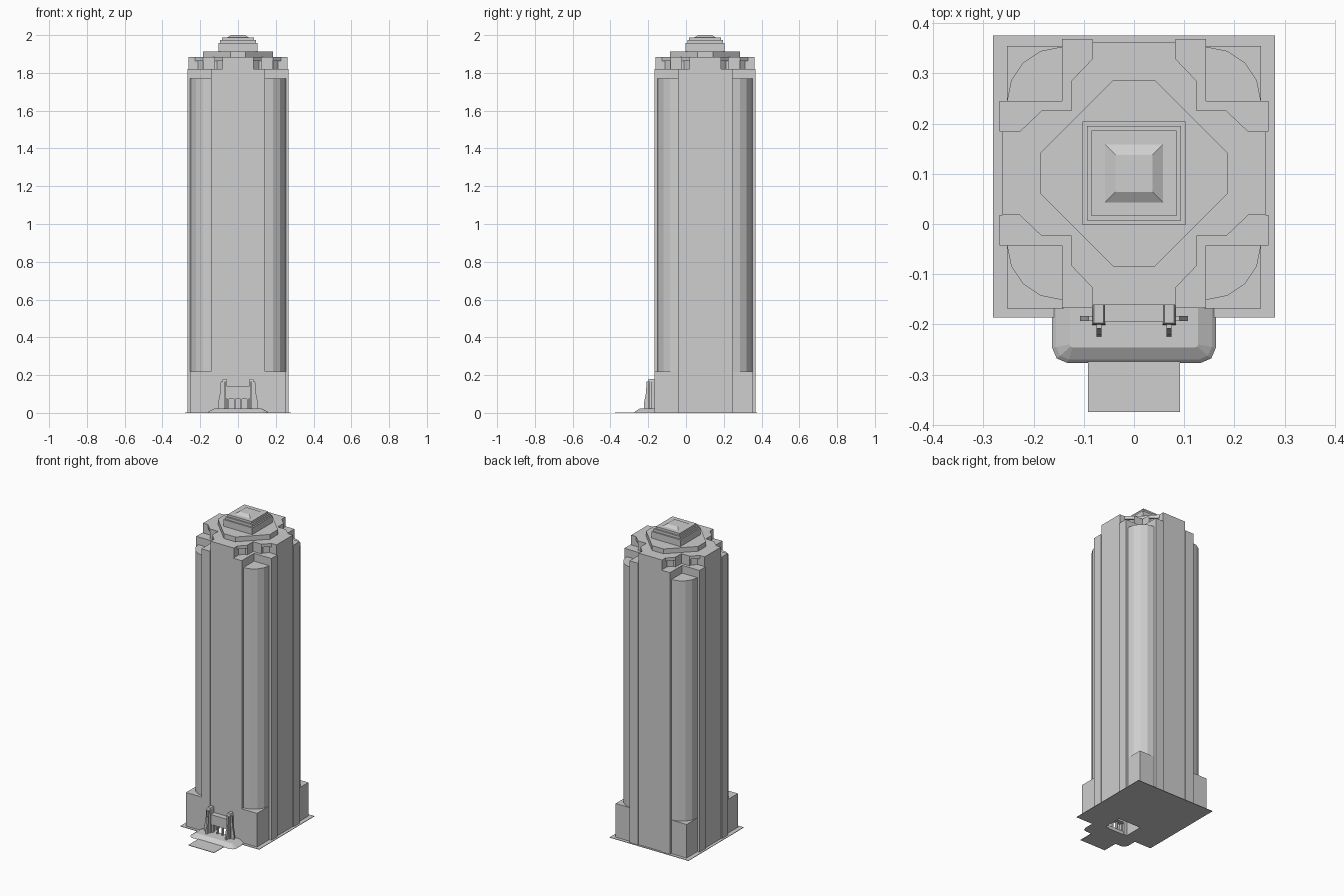
import bpy, bmesh, math

cube = bpy.data.objects.get("Cube")
if cube:
    bpy.data.objects.remove(cube, do_unlink=True)

stone = bpy.data.materials.new("grey_stone")
stone.use_nodes = True
stone.diffuse_color = (0.62, 0.62, 0.62, 1)
stone.node_tree.nodes["Principled BSDF"].inputs["Base Color"].default_value = (0.62, 0.62, 0.62, 1)

CY = 0.101          # tower axis in y
ROOF = 1.82


def finish(name, bm):
    bmesh.ops.recalc_face_normals(bm, faces=bm.faces)
    mesh = bpy.data.meshes.new(name)
    bm.to_mesh(mesh)
    bm.free()
    mesh.materials.append(stone)
    obj = bpy.data.objects.new(name, mesh)
    bpy.context.collection.objects.link(obj)
    return obj


def loft(name, rings):
    """Join rings of equally many 3D points and cap both ends."""
    bm = bmesh.new()
    loops = [[bm.verts.new(p) for p in ring] for ring in rings]
    n = len(loops[0])
    for a, b in zip(loops, loops[1:]):
        for i in range(n):
            bm.faces.new((a[i], a[(i + 1) % n], b[(i + 1) % n], b[i]))
    bm.faces.new(loops[0])
    bm.faces.new(loops[-1])
    return finish(name, bm)


def prism(name, pts, z0, z1):
    return loft(name, [[(x, y, z) for x, y in pts] for z in (z0, z1)])


def rect(x0, x1, y0, y1):
    return [(x0, y0), (x1, y0), (x1, y1), (x0, y1)]


def box(name, x0, x1, y0, y1, z0, z1):
    return prism(name, rect(x0, x1, y0, y1), z0, z1)


def four_fold(quarter):
    """Repeat a quarter outline, running from +x to +y, around the tower axis."""
    out = []
    for k in range(4):
        c, s = round(math.cos(k * math.pi / 2)), round(math.sin(k * math.pi / 2))
        out += [(c * x - s * y, s * x + c * y + CY) for x, y in quarter]
    return out


def mirrored(half):
    """Complete a quarter outline across its diagonal."""
    return half + [(y, x) for x, y in reversed(half)]


def cut(obj, cutter):
    mod = obj.modifiers.new("opening", "BOOLEAN")
    mod.operation = "DIFFERENCE"
    mod.solver = "EXACT"
    mod.object = cutter


# Tower shaft: cross plan with a shallow recess between paired ribs
shaft_plan = mirrored([(0.262, 0.083), (0.268, 0.083), (0.268, 0.144)])
shaft_plan.insert(3, (0.144, 0.144))
shaft = prism("tower_shaft", four_fold(shaft_plan), 0, ROOF)

# Ground slab and entrance walk
ground = box("ground_slab", -0.281, 0.281, -0.186, 0.376, 0, 0.003)
box("entrance_walk", -0.092, 0.092, -0.375, -0.27, 0, 0.003)

# Open lobby behind the doors
lobby = box("lobby_cutter", -0.08, 0.08, -0.2, -0.04, -0.05, 0.13)
lobby.hide_render = True
lobby.hide_set(True)
lobby.display_type = "WIRE"
cut(shaft, lobby)
cut(ground, lobby)

# Rounded corner bays standing on square plinths
for sx in (-1, 1):
    for sy in (-1, 1):
        label = ("front" if sy < 0 else "back") + ("_left" if sx > 0 else "_right")
        arc = [(0.108 * math.cos(math.radians(a)), 0.108 * math.sin(math.radians(a)))
               for a in (0, 22.5, 45, 67.5, 90)]
        plan = [(0.1, 0.1)] + [(0.253, 0.1)] + [(0.145 + x, 0.144 + y) for x, y in arc] + [(0.1, 0.252)]
        prism(label + "_corner_bay", [(sx * x, CY + sy * y) for x, y in plan], 0.2, 1.77)
        depth = 0.269 if sy < 0 else 0.254
        plinth = [(0.14, 0.14), (0.253, 0.14), (0.253, depth), (0.14, depth)]
        prism(label + "_plinth", [(sx * x, CY + sy * y) for x, y in plinth], 0, 0.22)

# Crown: notched attic with recessed diagonals, under a thin slab
attic = mirrored([(0.262, 0.083), (0.212, 0.083), (0.184, 0.111), (0.184, 0.125)])
attic.insert(4, (0.125, 0.125))
prism("attic", four_fold(attic), ROOF - 0.01, 1.863)
cornice = mirrored([(0.262, 0.083), (0.228, 0.083), (0.184, 0.125)])
cornice.insert(3, (0.125, 0.125))
prism("attic_slab", four_fold(cornice), 1.862, 1.883)
prism("octagon_tier", four_fold(mirrored([(0.186, 0.041)])), 1.88, 1.914)

# Square lantern tiers and cap
for name, r, z0, z1 in (("lantern_base", 0.103, 1.91, 1.957),
                        ("lantern_middle", 0.094, 1.95, 1.973),
                        ("lantern_top", 0.085, 1.97, 1.987)):
    box(name, -r, r, CY - r, CY + r, z0, z1)
loft("lantern_cap", [[(x, y, z) for x, y in rect(-r, r, CY - r, CY + r)]
                     for r, z in ((0.061, 1.985), (0.037, 2.0))])


# Entrance terrace with sloping, rounded-off edges
def terrace_ring(w, front, corner, z):
    half = [(w, -0.165), (w, front + corner), (w - 0.3 * corner, front + 0.3 * corner), (w - corner, front)]
    return [(x, y, z) for x, y in half + [(-x, y) for x, y in reversed(half)]]


loft("entrance_terrace", [terrace_ring(0.163, -0.277, 0.03, 0),
                          terrace_ring(0.155, -0.27, 0.025, 0.007),
                          terrace_ring(0.128, -0.246, 0.006, 0.022)])

# Portal header and door posts
box("portal_header", -0.08, 0.08, -0.195, -0.16, 0.08, 0.14)
box("door_lintel", -0.06, 0.06, -0.19, -0.165, 0.073, 0.082)
for i in range(4):
    x = -0.0525 + 0.035 * i
    box("door_post", x - 0.004, x + 0.004, -0.188, -0.172, 0, 0.08)

# Portal pylons with stepped fins on the front and outer side
fin = [(0, 0.02), (0.025, 0.02), (0.022, 0.06), (0.014, 0.1), (0.009, 0.165), (0, 0.165)]
for s, side in ((-1, "right"), (1, "left")):
    loft(side + "_pylon", [[(s * x, y, z) for x, y in rect(0.057 + t, 0.084 - t, -0.201 + t, -0.16)]
                           for z, t in ((0, 0), (0.17, 0.001), (0.18, 0.004))])
    loft(side + "_front_fin", [[(s * 0.07 + dx, -0.199 - d, z) for d, z in fin] for dx in (-0.005, 0.005)])
    loft(side + "_side_fin", [[(s * (0.082 + d), -0.188 + dy, z) for d, z in fin] for dy in (-0.005, 0.005)])
